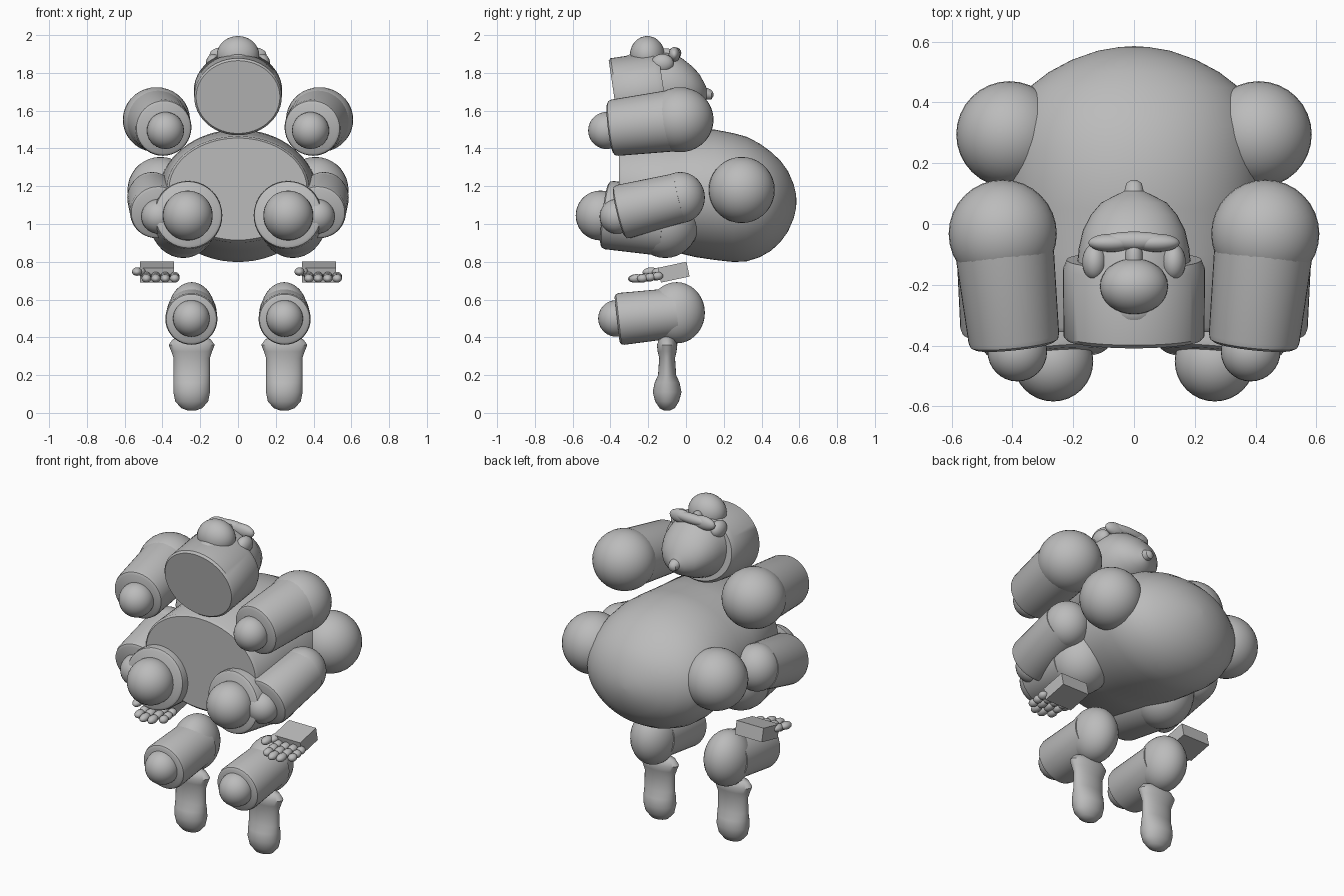
import bpy, bmesh, math
from mathutils import Vector, Matrix

if "Cube" in bpy.data.objects:
    bpy.data.objects.remove(bpy.data.objects["Cube"])

grey = bpy.data.materials.new("plain_grey")
grey.diffuse_color = (0.5, 0.5, 0.5, 1)
grey.use_nodes = True
grey.node_tree.nodes["Principled BSDF"].inputs["Base Color"].default_value = grey.diffuse_color


def finish(name, bm, angle=40):
    bmesh.ops.recalc_face_normals(bm, faces=bm.faces)
    me = bpy.data.meshes.new(name)
    bm.to_mesh(me)
    bm.free()
    ob = bpy.data.objects.new(name, me)
    bpy.context.collection.objects.link(ob)
    me.materials.append(grey)
    bpy.ops.object.select_all(action='DESELECT')
    bpy.context.view_layer.objects.active = ob
    ob.select_set(True)
    bpy.ops.object.shade_smooth_by_angle(angle=math.radians(angle))
    return ob


def add_ball(bm, c, r, tilt=0):
    """Ellipsoid with radii r, tilted about x."""
    m = Matrix.Translation(c) @ Matrix.Rotation(tilt, 4, 'X') @ Matrix.Diagonal((*r, 1))
    bmesh.ops.create_uvsphere(bm, u_segments=32, v_segments=18, radius=1, matrix=m)


def ball(name, c, r, tilt=0):
    bm = bmesh.new()
    add_ball(bm, c, r, tilt)
    return finish(name, bm)


def loft(name, sections, mat=Matrix(), n=40):
    """Join ellipses given as (position along local z, rx, ry, y offset)."""
    bm = bmesh.new()
    rings = []
    for z, rx, ry, oy in sections:
        rings.append([bm.verts.new(mat @ Vector((rx * math.cos(t), oy + ry * math.sin(t), z)))
                      for t in (2 * math.pi * i / n for i in range(n))])
    for a, b in zip(rings, rings[1:]):
        for i in range(n):
            bm.faces.new((a[i], a[(i + 1) % n], b[(i + 1) % n], b[i]))
    bm.faces.new(rings[0][::-1])
    bm.faces.new(rings[-1])
    return finish(name, bm)


def limb(name, root, r_root, tip, r_start, r_end, knob, r_knob):
    """Rounded joint, tapered sleeve with a soft rim, and a ball at the tip."""
    for side, sx in (("left", -1), ("right", 1)):
        a, b, k = (Vector((p[0] * sx, p[1], p[2])) for p in (root, tip, knob))
        d = b - a
        mat = Matrix.Translation(a) @ d.to_track_quat('Z', 'X').to_matrix().to_4x4()
        L = d.length
        ball(f"{side}_{name}_joint", a, r_root)
        loft(f"{side}_{name}_sleeve", [(0, r_start, r_start, 0),
             (L - .025, r_end, r_end, 0), (L - .008, r_end - .005, r_end - .005, 0),
             (L, r_end - .018, r_end - .018, 0)], mat)
        ball(f"{side}_{name}_knob", k, (r_knob,) * 3)


# Torso: flat front, swelling to a round back (local z runs along world y)
along_y = Matrix(((1, 0, 0, 0), (0, 0, 1, 0), (0, 1, 0, 0), (0, 0, 0, 1)))
torso = [(-.355, .365, .27, 1.185), (-.34, .378, .282, 1.183), (-.1, .40, .31, 1.17),
         (.05, .415, .335, 1.16), (.15, .42, .345, 1.155), (.25, .42, .341, 1.14),
         (.32, .41, .33, 1.132), (.39, .385, .301, 1.125), (.45, .345, .262, 1.12),
         (.50, .28, .215, 1.12), (.54, .205, .16, 1.12), (.57, .12, .09, 1.12),
         (.582, .05, .04, 1.12), (.585, .005, .005, 1.12)]
loft("torso", torso, along_y, 64)
for side, sx in (("left", -1), ("right", 1)):
    ball(side + "_shoulder_ball", (.41 * sx, .295, 1.18), (.175, .175, .175))

# Arms and legs
limb("upper_arm", (.432, -.032, 1.552), (.178, .178, .172), (.393, -.40, 1.507),
     .165, .150, (.384, -.42, 1.495), .098)
limb("forearm", (.455, -.03, 1.14), (.128, .13, .135), (.425, -.355, 1.06),
     .132, .145, (.42, -.365, 1.04), .092)
limb("thigh", (.29, -.11, 1.01), (.175, .18, .19), (.262, -.43, 1.05),
     .18, .182, (.266, -.452, 1.045), .132)
limb("shin", (.245, -.05, .53), (.125, .15, .162), (.247, -.365, .495),
     .132, .138, (.247, -.368, .50), .097)

# Feet: flattened hanging capsules, thick at both ends
foot = [(.012, .02, .015, 0), (.025, .055, .04, 0), (.06, .087, .063, 0),
        (.11, .097, .076, 0), (.16, .097, .066, 0), (.20, .096, .048, 0),
        (.29, .096, .042, 0), (.325, .108, .05, 0), (.36, .122, .054, 0),
        (.39, .10, .042, 0), (.41, .045, .02, 0)]
for side, sx in (("left", -1), ("right", 1)):
    loft(side + "_foot", foot, Matrix.Translation((.245 * sx, -.10, 0)))

# Hands: tilted block palm with knobbly fingers and one thumb
for side, cx in (("left", -.43), ("right", .43)):
    bm = bmesh.new()
    m = (Matrix.Translation((cx, -.065, .745)) @ Matrix.Rotation(.21, 4, 'X')
         @ Matrix.Diagonal((.18, .155, .08, 1)))
    bmesh.ops.create_cube(bm, size=1, matrix=m)
    finish(side + "_palm", bm, 30)
    bm = bmesh.new()
    for i in range(4):
        x = cx - .055 + i * .05
        reach = (.14, .165, .16, .12)[i]
        for j in range(3):
            f = (j + .5) / 3
            add_ball(bm, (x, -.13 - reach * f, .727 - .018 * f), (.025, reach / 4.2, .022), .1)
    for j in range(2):
        add_ball(bm, (cx - .085 - .02 * j, -.14 - .05 * j, .748), (.026, .04, .022), .1)
    finish(side + "_fingers", bm)

# Head: broad sleeve with a skull behind it and the face looking upward
tilt = Matrix.Translation((0, -.38, 1.672)) @ Matrix.Rotation(.15, 4, 'X') @ along_y
loft("neck_sleeve", [(0, .222, .195, 0), (.012, .232, .206, 0), (.235, .234, .206, 0),
                     (.265, .222, .19, 0)], tilt, 48)
loft("skull", [(-.16, .19, .19, 1.72), (-.08, .182, .18, 1.725), (-.02, .168, .155, 1.722),
               (.03, .142, .122, 1.715), (.07, .108, .09, 1.705), (.095, .06, .055, 1.695),
               (.108, .032, .032, 1.69), (.135, .025, .025, 1.685), (.145, .008, .008, 1.685)],
     along_y, 40)
ball("muzzle", (0, -.205, 1.895), (.112, .092, .10))
ball("chin", (0, -.28, 1.85), (.075, .06, .05))
ball("nose_bridge", (0, -.11, 1.895), (.03, .06, .035))
ball("brow_centre", (0, -.055, 1.905), (.12, .03, .03))
for side, sx in (("left", -1), ("right", 1)):
    ball(side + "_brow", (.075 * sx, -.062, 1.897), (.075, .03, .04))
    ball(side + "_cheek", (.13 * sx, -.125, 1.85), (.04, .06, .05))
